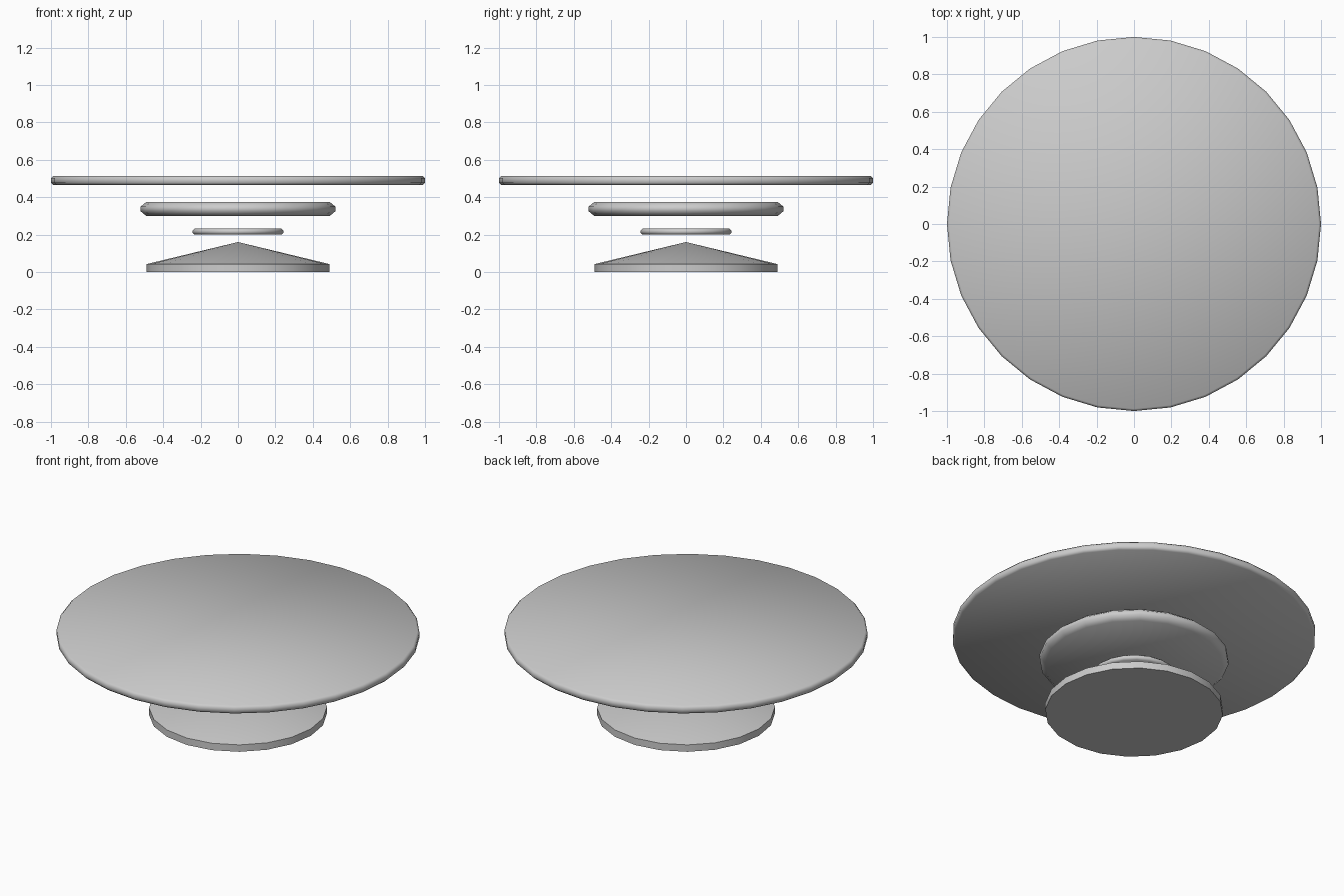
import bpy, bmesh, math

if "Cube" in bpy.data.objects:
    bpy.data.objects.remove(bpy.data.objects["Cube"])


def lathe(name, profile, sides):
    """Revolve (radius, z) points into a closed solid around z."""
    bm = bmesh.new()
    rings = []
    for r, z in profile:
        if r == 0:
            rings.append([bm.verts.new((0, 0, z))])
        else:
            rings.append([bm.verts.new((r * math.cos(2 * math.pi * i / sides),
                                        r * math.sin(2 * math.pi * i / sides), z))
                          for i in range(sides)])
    for a, b in zip(rings, rings[1:]):
        for i in range(sides):
            j = (i + 1) % sides
            bm.faces.new((a[i], a[j], b[0]) if len(b) == 1 else (a[i], a[j], b[j], b[i]))
    for ring, flip in ((rings[0], True), (rings[-1], False)):
        if len(ring) > 1:
            bm.faces.new(ring[::-1] if flip else ring)
    mesh = bpy.data.meshes.new(name)
    bm.to_mesh(mesh)
    bm.free()
    ob = bpy.data.objects.new(name, mesh)
    bpy.context.collection.objects.link(ob)
    bpy.context.view_layer.objects.active = ob
    ob.select_set(True)
    bpy.ops.object.shade_smooth_by_angle(angle=math.radians(50))
    ob.select_set(False)


def disc(name, radius, z0, z1, inset, drop, sides):
    """Flat plate with a chamfered rim."""
    lathe(name, [(radius - inset, z0), (radius, z0 + drop),
                 (radius, z1 - drop), (radius - inset, z1)], sides)


# Conical foot
lathe("base_cone", [(0.49, 0), (0.49, 0.042), (0, 0.16)], 20)
# Floating plates, growing upward
disc("small_disc", 0.243, 0.20, 0.232, 0.01, 0.01, 20)
disc("middle_disc", 0.521, 0.30, 0.374, 0.03, 0.025, 20)
disc("top_disc", 1.0, 0.465, 0.514, 0.012, 0.012, 32)
